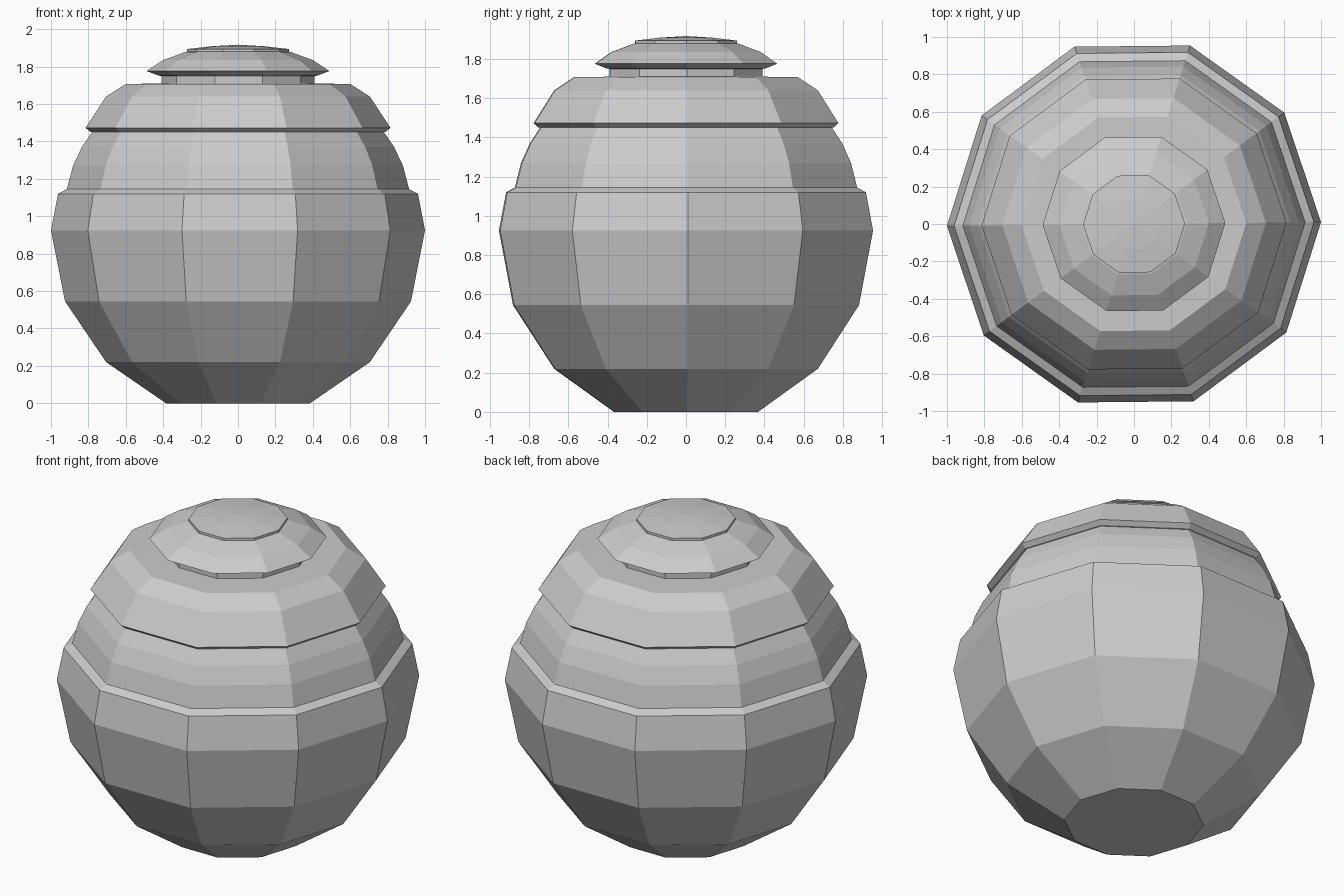
import bpy, bmesh
from math import cos, sin, tau

if "Cube" in bpy.data.objects:
    bpy.data.objects.remove(bpy.data.objects["Cube"])

SIDES = 10
TWIST = 0.01


def lathe(name, profile):
    """Revolve a (radius, z) profile into a faceted ten-sided closed solid."""
    bm = bmesh.new()
    rings = []
    for r, z in profile:
        if r == 0:
            rings.append([bm.verts.new((0, 0, z))] * SIDES)
        else:
            rings.append([bm.verts.new((r * cos(TWIST + tau * i / SIDES),
                                        r * sin(TWIST + tau * i / SIDES), z))
                          for i in range(SIDES)])
    for lo, hi in zip(rings, rings[1:]):
        for i in range(SIDES):
            j = (i + 1) % SIDES
            quad = dict.fromkeys((lo[i], lo[j], hi[j], hi[i]))
            bm.faces.new(list(quad))
    # Close open ends with flat caps
    if profile[0][0]:
        bm.faces.new(rings[0][::-1])
    if profile[-1][0]:
        bm.faces.new(rings[-1])
    bmesh.ops.recalc_face_normals(bm, faces=bm.faces)
    mesh = bpy.data.meshes.new(name)
    bm.to_mesh(mesh)
    bm.free()
    obj = bpy.data.objects.new(name, mesh)
    bpy.context.collection.objects.link(obj)
    return obj


# Round pot: bowl with a stepped-in shoulder, then the lid with its overhanging
# rim, the neck and the knob, all in one continuous outer surface
bowl = [(0.385, 0), (0.705, 0.22), (0.925, 0.545), (1.0, 0.925), (0.962, 1.12)]
shoulder = [(0.915, 1.145), (0.882, 1.27), (0.835, 1.37), (0.78, 1.45)]
lid = [(0.79, 1.452), (0.815, 1.473), (0.705, 1.64), (0.60, 1.707)]
neck = [(0.41, 1.71), (0.41, 1.75)]
knob = [(0.425, 1.752), (0.488, 1.776), (0.40, 1.835), (0.285, 1.877)]
cap = [(0.272, 1.88), (0.272, 1.894), (0.14, 1.909), (0, 1.917)]

lathe("lidded_pot", bowl + shoulder + lid + neck + knob + cap)
